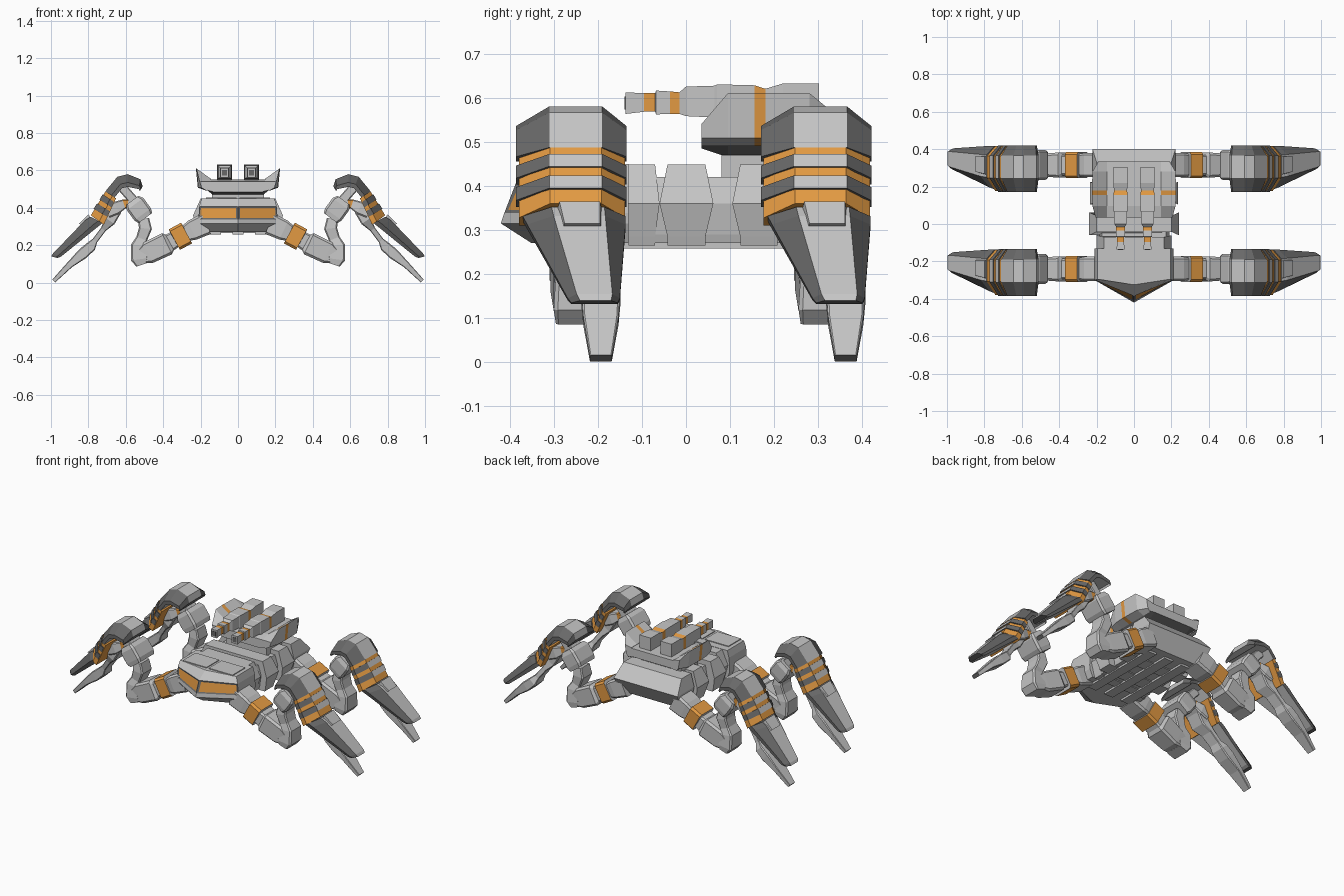
import bpy, bmesh
from mathutils import Vector

# Colours: light grey, dark grey, orange
MATS = []
for n, c in (("light grey", (0.56, 0.56, 0.56)), ("dark grey", (0.14, 0.14, 0.14)),
             ("orange", (0.76, 0.32, 0.055))):
    m = bpy.data.materials.new(n)
    m.diffuse_color = (*c, 1)
    MATS.append(m)
GREY, DARK, ORANGE = 0, 1, 2


def loft(name, sections, rule=lambda i, j: GREY, caps=(GREY, GREY), mirror=False, legs=False, edit=None):
    """Skin a list of equal-length closed sections; rule(ring, column) picks the colour."""
    bm = bmesh.new()
    rings = [[bm.verts.new(p) for p in s] for s in sections]
    n = len(rings[0])
    for i in range(len(rings) - 1):
        for j in range(n):
            k = (j + 1) % n
            f = bm.faces.new((rings[i][j], rings[i][k], rings[i + 1][k], rings[i + 1][j]))
            f.material_index = rule(i, j)
    for r, c in ((rings[0], caps[0]), (rings[-1], caps[1])):
        bm.faces.new(r).material_index = c
    bmesh.ops.recalc_face_normals(bm, faces=bm.faces)
    if edit:
        edit(bm)
    me = bpy.data.meshes.new(name)
    bm.to_mesh(me)
    bm.free()
    for m in MATS:
        me.materials.append(m)
    ob = bpy.data.objects.new(name, me)
    bpy.context.collection.objects.link(ob)
    if mirror or legs:
        ob.modifiers.new("mirror", "MIRROR").use_mirror_merge = False
    if legs:  # rear legs repeat the front ones
        a = ob.modifiers.new("rear_copy", "ARRAY")
        a.use_relative_offset = False
        a.use_constant_offset = True
        a.constant_offset_displace = (0, 0.555, 0)
    return ob


def box(name, x0, x1, y0, y1, z0, z1, mat=GREY, **kw):
    ring = lambda z: [(x0, y0, z), (x1, y0, z), (x1, y1, z), (x0, y1, z)]
    return loft(name, [ring(z0), ring(z1)], lambda i, j: mat, (mat, mat), **kw)


def limb(name, pts, orange=(), end=GREY):
    """Chamfered bar along an x-z path; pts = (x, z, thickness, y width, y centre)."""
    secs = []
    for i, (x, z, h, w, yc) in enumerate(pts):
        a, b = pts[max(i - 1, 0)], pts[min(i + 1, len(pts) - 1)]
        t = Vector((b[0] - a[0], 0, b[1] - a[1])).normalized()
        u = Vector((-t.z, 0, t.x))
        c, h, w = Vector((x, yc, z)), h / 2, w / 2
        k = 0.2 * min(h, w)
        secs.append([c + u * p + Vector((0, q, 0)) for p, q in
                     ((h, -w + k), (h, w - k), (h - k, w), (k - h, w),
                      (-h, w - k), (-h, k - w), (k - h, -w), (h - k, -w))])
    return loft(name, secs, lambda i, j: ORANGE if i in orange else GREY, (GREY, end), legs=True)


def shell(name, rows, side=DARK, top=GREY, under=GREY):
    """Leg armour; rows = outer x,z, inner x,z, then y of edge, flat, flat, edge."""
    secs = []
    for ox, oz, ix, iz, e0, c0, c1, e1 in rows:
        mx, mz = ox + (ix - ox) * 0.65, oz + (iz - oz) * 0.65
        secs.append([(ix, e0, iz), (mx, e0, mz), (ox, c0, oz), (ox, c1, oz), (mx, e1, mz), (ix, e1, iz)])
    return loft(name, secs, lambda i, j: {2: top, 5: under}.get(j, side), (side, side), legs=True)


# ---- Head: stacked pentagon outlines with a pointed nose
def head_ring(z, w, ys, tip):
    return [(-w, -0.13, z), (-w, ys, z), (0, tip, z), (w, ys, z), (w, -0.13, z)]


def cut_windows(bm):
    front = [f for f in bm.faces if 0.34 < f.calc_center_median().z < 0.41
             and f.normal.y < -0.5 and len(f.verts) == 4]
    bmesh.ops.inset_individual(bm, faces=front, thickness=0.012, depth=-0.004)
    for f in front:
        f.material_index = ORANGE
        for v in f.verts:  # outer ends away from the centre post
            if abs(v.co.x) < 0.05:
                v.co.x *= 1.6


loft("head", [head_ring(0.27, 0.19, -0.27, -0.35), head_ring(0.315, 0.21, -0.30, -0.42),
              head_ring(0.338, 0.212, -0.30, -0.412), head_ring(0.408, 0.207, -0.30, -0.385),
              head_ring(0.45, 0.195, -0.295, -0.325)],
     lambda i, j: DARK if i == 2 and j in (1, 2) else GREY, edit=cut_windows)
box("roof_panel", 0.008, 0.172, -0.30, -0.175, 0.449, 0.455, mirror=True)


# ---- Body: hexagonal hull with ribs
def hull(y, top, mid, bot, z1=0.45, z0=0.27):
    zm = 0.36
    return [(-top, y, z1), (top, y, z1), (mid, y, zm), (bot, y, z0 + 0.02), (bot - 0.006, y, z0),
            (0.006 - bot, y, z0), (-bot, y, z0 + 0.02), (-mid, y, zm)]


loft("hull_core", [hull(-0.14, 0.17, 0.19, 0.18, 0.42), hull(0.34, 0.17, 0.19, 0.18, 0.42)])


def rib(name, y0, y1, w, a=0.018):
    s = []
    for e, o in ((y0, a), (y1, -a)):
        r = hull(e, w - 0.04, w, w - 0.02, 0.448, 0.265)
        s.append([(x, e + (o if abs(z - 0.36) > 0.01 else 0), z) for x, y, z in r])
    return loft(name, s)


rib("front_rib", -0.14, -0.06, 0.20, 0.01)
rib("middle_rib", -0.06, 0.062, 0.24)
rib("rear_rib", 0.105, 0.225, 0.235)
# slanted rear block, built from bottom to top
loft("rear_block", [[(-w, 0.235, z), (w, 0.235, z), (w, y, z), (-w, y, z)]
                    for w, y, z in ((0.20, 0.34, 0.27), (0.222, 0.40, 0.37), (0.20, 0.33, 0.45))])
box("belly_keel", -0.03, 0.03, -0.22, 0.3, 0.258, 0.275)
box("belly_slat", 0.09, 0.15, -0.22, 0.3, 0.258, 0.275, mirror=True)

# ---- Turret with flared side wings and an orange stripe
box("turret_neck", -0.14, 0.14, 0.08, 0.25, 0.41, 0.47)
body, wing = [], []
for y, zb, zt, xo in ((0.035, 0.485, 0.54, 0.205), (0.095, 0.465, 0.61, 0.222), (0.155, 0.465, 0.61, 0.225),
                      (0.18, 0.465, 0.61, 0.225), (0.28, 0.47, 0.61, 0.222), (0.335, 0.50, 0.565, 0.19)):
    d = min(zt, 0.552)
    body.append([(-0.13, y, zb), (0.13, y, zb), (0.165, y, 0.495), (0.18, y, d), (-0.18, y, d), (-0.165, y, 0.495)])
    wing.append([(0.165, y, 0.49), (xo - 0.01, y, 0.508), (xo, y, zt), (0.145, y, min(zt, 0.555))])
loft("turret_body", body, lambda i, j: DARK if j in (0, 1, 5) else GREY)
loft("turret_wing", wing, lambda i, j: ORANGE if i == 2 else GREY, mirror=True)

# ---- Twin guns
gun = []
for y, w, z0, z1 in ((-0.137, 0.042, 0.563, 0.612), (-0.095, 0.038, 0.568, 0.61), (-0.07, 0.038, 0.568, 0.61),
                     (-0.068, 0.048, 0.562, 0.616), (-0.036, 0.046, 0.563, 0.614), (-0.015, 0.046, 0.563, 0.612),
                     (0.0, 0.066, 0.558, 0.625), (0.065, 0.07, 0.555, 0.627), (0.07, 0.076, 0.55, 0.63),
                     (0.155, 0.076, 0.55, 0.628), (0.18, 0.07, 0.55, 0.62), (0.22, 0.078, 0.55, 0.632),
                     (0.302, 0.078, 0.55, 0.632)):
    gun.append([(0.072 + s * w / 2, y, z) for s, z in ((-1, z0), (1, z0), (1, z1), (-1, z1))])
loft("gun", gun, lambda i, j: ORANGE if i in (1, 4, 9) else GREY, mirror=True)
box("gun_muzzle", 0.058, 0.086, -0.139, -0.13, 0.573, 0.602, DARK, mirror=True)

# ---- Legs: built once at the front right, then mirrored and repeated
Y = -0.24
limb("thigh", [(0.17, 0.315, 0.12, 0.13, Y), (0.245, 0.28, 0.11, 0.13, Y), (0.275, 0.265, 0.09, 0.12, Y),
               (0.275, 0.265, 0.125, 0.14, Y), (0.34, 0.23, 0.125, 0.14, Y), (0.34, 0.23, 0.09, 0.11, Y),
               (0.365, 0.215, 0.095, 0.11, Y), (0.38, 0.208, 0.125, 0.135, Y), (0.48, 0.16, 0.12, 0.12, Y),
               (0.53, 0.135, 0.07, 0.11, Y)], orange=(3,))
limb("forearm", [(0.515, 0.095, 0.06, 0.11, Y), (0.525, 0.125, 0.095, 0.12, Y), (0.53, 0.20, 0.085, 0.11, Y),
                 (0.515, 0.235, 0.06, 0.09, Y), (0.495, 0.29, 0.07, 0.10, Y), (0.505, 0.34, 0.06, 0.09, Y)])
limb("elbow_block", [(0.495, 0.345, 0.09, 0.15, Y), (0.51, 0.365, 0.11, 0.16, Y), (0.55, 0.42, 0.11, 0.16, Y),
                     (0.565, 0.44, 0.08, 0.14, Y)])
limb("hood_strut", [(0.55, 0.43, 0.05, 0.10, Y), (0.62, 0.51, 0.05, 0.10, Y)])
limb("knee_link", [(0.55, 0.41, 0.05, 0.10, Y), (0.59, 0.42, 0.05, 0.10, Y), (0.61, 0.42, 0.05, 0.10, Y),
                   (0.65, 0.40, 0.07, 0.12, Y), (0.70, 0.38, 0.07, 0.12, Y)], orange=(1,))
limb("shin", [(0.65, 0.39, 0.06, 0.10, Y), (0.685, 0.33, 0.06, 0.10, Y), (0.72, 0.285, 0.03, 0.08, -0.22),
              (0.765, 0.225, 0.03, 0.075, -0.205), (0.785, 0.195, 0.055, 0.09, -0.195),
              (0.83, 0.155, 0.06, 0.09, -0.193), (0.90, 0.095, 0.035, 0.08, -0.193),
              (0.985, 0.009, 0.022, 0.05, -0.193)], end=DARK)

# ---- Leg armour: hood, orange core, two rings, long lower plate
W = (-0.385, -0.31, -0.19, -0.135)
shell("leg_hood", [(0.51, 0.515, 0.525, 0.488, *W), (0.522, 0.553, 0.53, 0.50, *W), (0.59, 0.58, 0.59, 0.512, *W),
                   (0.645, 0.566, 0.62, 0.505, *W), (0.71, 0.487, 0.66, 0.455, *W)])
N = (-0.379, -0.308, -0.192, -0.138)
shell("armour_core", [(0.707, 0.49, 0.652, 0.45, *N), (0.787, 0.36, 0.717, 0.31, *N)], ORANGE, ORANGE, ORANGE)


def on_core(t):
    return (0.712 + 0.08 * t, 0.49 - 0.127 * t, 0.655 + 0.06 * t, 0.45 - 0.13 * t)


for t0, t1 in ((0.14, 0.36), (0.52, 0.75)):
    shell("armour_ring", [(*on_core(t0), *W), (*on_core(t1), *W)])
shell("lower_plate", [(0.788, 0.352, 0.722, 0.32, -0.37, -0.305, -0.185, -0.137),
                      (0.82, 0.332, 0.745, 0.302, -0.36, -0.30, -0.183, -0.137),
                      (0.99, 0.155, 0.945, 0.14, -0.268, -0.248, -0.167, -0.15),
                      (0.998, 0.14, 0.965, 0.132, -0.26, -0.24, -0.17, -0.155)])
shell("plate_bump", [(0.80, 0.365, 0.78, 0.335, -0.292, -0.287, -0.195, -0.19),
                     (0.85, 0.315, 0.82, 0.295, -0.28, -0.275, -0.195, -0.19)], GREY)
